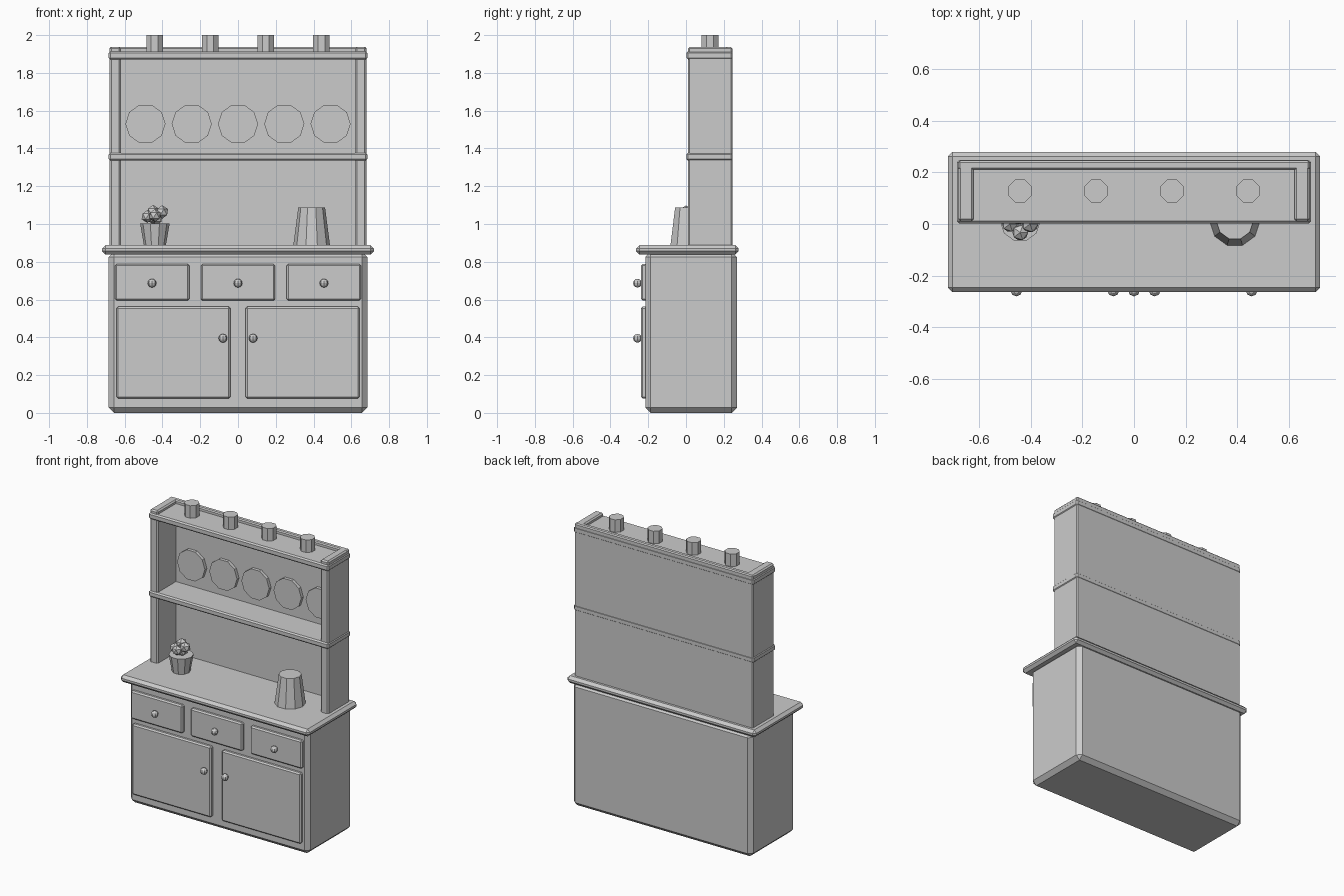
import bpy, bmesh, math
from mathutils import Matrix, Vector

if "Cube" in bpy.data.objects:
    bpy.data.objects.remove(bpy.data.objects["Cube"])


def finish(name, bm):
    me = bpy.data.meshes.new(name)
    bmesh.ops.recalc_face_normals(bm, faces=bm.faces)
    bm.to_mesh(me)
    bm.free()
    ob = bpy.data.objects.new(name, me)
    bpy.context.collection.objects.link(ob)
    return ob


def box(name, x, y, z, bevel):
    """Chamfered box given (min, max) on each axis."""
    bm = bmesh.new()
    bmesh.ops.create_cube(bm, size=1)
    for v in bm.verts:
        for i, (lo, hi) in enumerate((x, y, z)):
            v.co[i] = lo if v.co[i] < 0 else hi
    bmesh.ops.bevel(bm, geom=bm.edges[:], offset=bevel, segments=1,
                    affect='EDGES', profile=0.5)
    return finish(name, bm)


def prism(name, base, r1, r2, h, sides, phase=0.0, facing=False):
    """Faceted cone or cylinder rising from base (or lying along -y)."""
    bm = bmesh.new()
    rings = [[bm.verts.new((r * math.cos(phase + math.tau * i / sides),
                            r * math.sin(phase + math.tau * i / sides), z))
              for i in range(sides)] for r, z in ((r1, 0), (r2, h))]
    for i in range(sides):
        j = (i + 1) % sides
        bm.faces.new((rings[0][i], rings[0][j], rings[1][j], rings[1][i]))
    bm.faces.new(rings[0][::-1])
    bm.faces.new(rings[1])
    if facing:
        bm.transform(Matrix.Rotation(math.pi / 2, 4, 'X'))
    bm.transform(Matrix.Translation(base))
    return finish(name, bm)


def knob(name, x, z):
    bm = bmesh.new()
    bmesh.ops.create_uvsphere(bm, u_segments=8, v_segments=6, radius=0.023)
    bm.transform(Matrix.Translation((x, -0.257, z)))
    return finish(name, bm)


# Base cabinet and worktop
box("cabinet_body", (-0.685, 0.685), (-0.215, 0.27), (0, 0.853), 0.028)
box("worktop", (-0.72, 0.72), (-0.264, 0.279), (0.838, 0.888), 0.018)

# Drawers
for i, x in enumerate((-0.455, 0, 0.455)):
    box(f"drawer_{i}", (x - 0.197, x + 0.197), (-0.238, -0.195), (0.595, 0.788), 0.009)
    knob(f"drawer_knob_{i}", x, 0.687)

# Doors
for side, s in (("left", -1), ("right", 1)):
    box(f"{side}_door", sorted((s * 0.04, s * 0.643)), (-0.238, -0.195), (0.075, 0.562), 0.009)
    knob(f"{side}_door_knob", s * 0.08, 0.395)
    # Hutch upright
    box(f"{side}_upright", sorted((s * 0.62, s * 0.68)), (0.01, 0.24), (0.87, 1.937), 0.009)

# Hutch back and shelves
box("back_panel", (-0.68, 0.68), (0.21, 0.245), (0.87, 1.937), 0.007)
box("middle_shelf", (-0.685, 0.685), (0.002, 0.247), (1.335, 1.377), 0.009)
box("top_shelf", (-0.685, 0.685), (0.002, 0.247), (1.871, 1.914), 0.009)

# Display plates
for i in range(5):
    prism(f"plate_{i}", ((i - 2) * 0.245, 0.213, 1.53), 0.106, 0.106, 0.025, 10, facing=True)

# Cups on top
for i in range(4):
    prism(f"cup_{i}", ((i - 1.5) * 0.294, 0.127, 1.905), 0.048, 0.048, 0.095, 8, math.pi / 8)

# Tapered jar
prism("jar", (0.39, 0.01, 0.88), 0.098, 0.071, 0.207, 10)

# Potted plant
prism("plant_pot", (-0.44, 0.01, 0.88), 0.057, 0.078, 0.122, 10)
bm = bmesh.new()
for p, r in (((-0.48, 0.0, 1.04), 0.034), ((-0.44, -0.033, 1.045), 0.034),
             ((-0.402, 0.0, 1.063), 0.036), ((-0.45, 0.03, 1.065), 0.036),
             ((-0.435, 0.01, 1.03), 0.04)):
    bmesh.ops.create_icosphere(bm, subdivisions=1, radius=r,
                               matrix=Matrix.Translation(Vector(p)))
finish("plant_leaves", bm)
